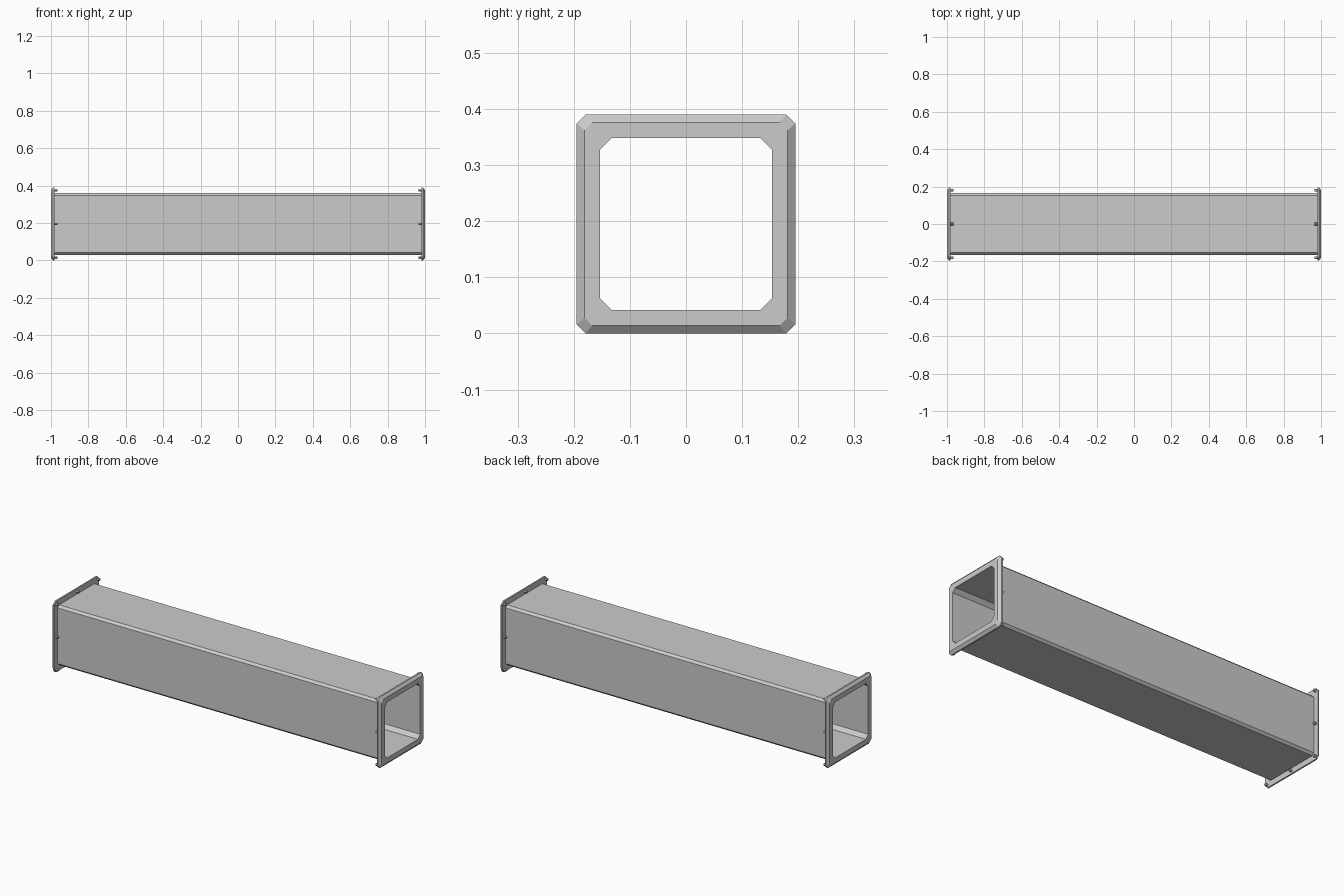
import bpy
import bmesh
import math
from mathutils import Matrix, Vector

if "Cube" in bpy.data.objects:
    bpy.data.objects.remove(bpy.data.objects["Cube"])

MID_Z = 0.195

steel = bpy.data.materials.new("grey_steel")
steel.use_nodes = True
steel.diffuse_color = (0.6, 0.6, 0.6, 1)
steel.node_tree.nodes["Principled BSDF"].inputs["Base Color"].default_value = (0.6, 0.6, 0.6, 1)


def finish(name, bm):
    bmesh.ops.recalc_face_normals(bm, faces=bm.faces)
    mesh = bpy.data.meshes.new(name)
    bm.to_mesh(mesh)
    bm.free()
    mesh.materials.append(steel)
    obj = bpy.data.objects.new(name, mesh)
    bpy.context.collection.objects.link(obj)
    return obj


def ring(bm, x, half, cut):
    """Square outline with cut corners, across the x axis."""
    verts = []
    for i in range(4):
        turn = Matrix.Rotation(i * math.pi / 2, 3, 'X')
        for y, z in ((half, half - cut), (half - cut, half)):
            verts.append(bm.verts.new(turn @ Vector((x, y, z)) + Vector((0, 0, MID_Z))))
    return verts


def loft(name, sections):
    """Closed frame: join the outlines in order, then back to the first."""
    bm = bmesh.new()
    rings = [ring(bm, *s) for s in sections]
    for a, b in zip(rings, rings[1:] + rings[:1]):
        for i in range(8):
            j = (i + 1) % 8
            bm.faces.new((a[i], a[j], b[j], b[i]))
    return finish(name, bm)


# Hollow duct with chamfered corners
INNER, INNER_CUT = 0.153, 0.02
loft("duct_tube", [(-0.985, 0.165, 0.012), (0.985, 0.165, 0.012),
                   (0.985, INNER, INNER_CUT), (-0.985, INNER, INNER_CUT)])

for side, label in ((1, "left"), (-1, "right")):
    # End flange with a bevelled outer rim
    loft(label + "_flange", [(side * 0.98, INNER, INNER_CUT), (side * 0.98, 0.195, 0.016),
                             (side * 0.988, 0.195, 0.016), (side, 0.181, 0.014),
                             (side, INNER, INNER_CUT)])

    # Bolts behind the flange, at the corners and side middles
    bm = bmesh.new()
    for a in (-1, 0, 1):
        for b in (-1, 0, 1):
            if a == b == 0:
                continue
            place = Matrix.Translation((side * 0.9745, a * 0.18, MID_Z + b * 0.18))
            bmesh.ops.create_cone(bm, cap_ends=True, segments=6, radius1=0.007, radius2=0.007,
                                  depth=0.017,
                                  matrix=place @ Matrix.Rotation(math.pi / 2, 4, 'Y'))
    finish(label + "_flange_bolts", bm)
